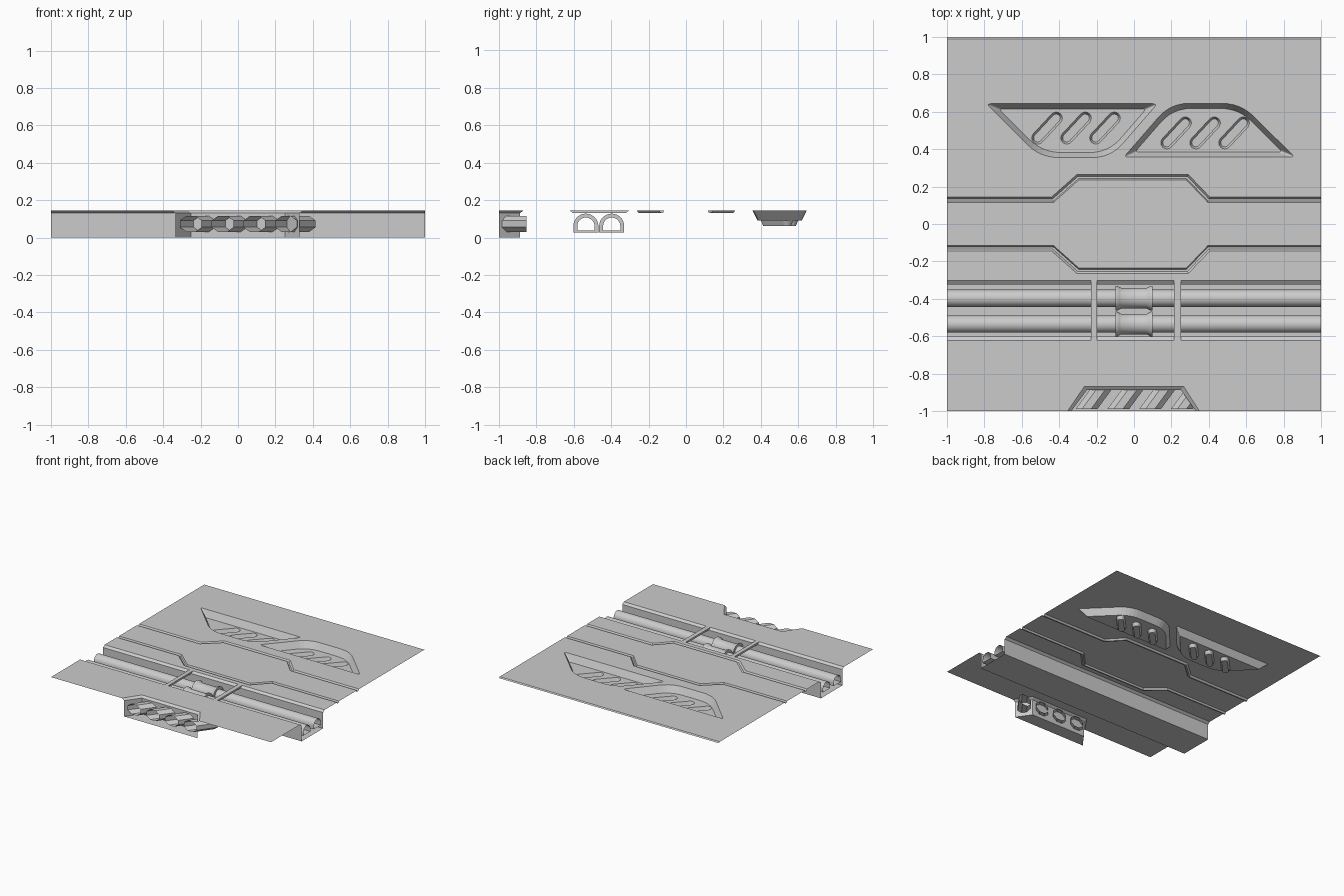
import bpy, bmesh, math
from mathutils import Vector

if "Cube" in bpy.data.objects:
    bpy.data.objects.remove(bpy.data.objects["Cube"])

TOP = 0.145


def finish(name, bm, smooth=False):
    bmesh.ops.recalc_face_normals(bm, faces=bm.faces)
    if sum(f.normal.z * f.calc_area() for f in bm.faces) < -1e-4:
        bmesh.ops.reverse_faces(bm, faces=bm.faces)
    me = bpy.data.meshes.new(name)
    bm.to_mesh(me)
    bm.free()
    ob = bpy.data.objects.new(name, me)
    bpy.context.collection.objects.link(ob)
    if smooth:
        bpy.ops.object.select_all(action='DESELECT')
        ob.select_set(True)
        bpy.context.view_layer.objects.active = ob
        bpy.ops.object.shade_smooth_by_angle(angle=math.radians(35))
    return ob


def loft(name, rows, closed=False, cap=False, ring=False, smooth=False):
    """Skin a series of equal-length 3D point rows."""
    bm = bmesh.new()
    vs = [[bm.verts.new(p) for p in r] for r in rows]
    n = len(rows[0])
    pairs = list(zip(vs, vs[1:])) + ([(vs[-1], vs[0])] if ring else [])
    for a, b in pairs:
        for i in range(n if closed else n - 1):
            j = (i + 1) % n
            bm.faces.new((a[i], a[j], b[j], b[i]))
    if cap:
        bm.faces.new(vs[-1])
    return finish(name, bm, smooth)


def fill(name, loops, z):
    """Flat panel; loops after the first are holes."""
    bm = bmesh.new()
    for lp in loops:
        vs = [bm.verts.new((x, y, z)) for x, y in lp]
        for i in range(len(vs)):
            bm.edges.new((vs[i - 1], vs[i]))
    bmesh.ops.triangle_fill(bm, use_beauty=True, use_dissolve=False, edges=bm.edges[:])
    return finish(name, bm)


def at(loop, z):
    return [(x, y, z) for x, y in loop]


def inset_round(pts, cuts, d, n=6):
    """Inset a counter-clockwise outline by d and round its corners."""
    pts = [Vector(p) for p in pts]
    m, ins, out = len(pts), [], []
    for i, p in enumerate(pts):
        a, b = (p - pts[i - 1]).normalized(), (pts[(i + 1) % m] - p).normalized()
        na, nb = Vector((-a.y, a.x)), Vector((-b.y, b.x))
        ins.append(p + (na + nb) * d / (1 + na.dot(nb)))
    for i, p in enumerate(ins):
        a = p + (ins[i - 1] - p).normalized() * cuts[i]
        b = p + (ins[(i + 1) % m] - p).normalized() * cuts[i]
        for k in range(n + 1):
            t = k / n
            out.append(tuple(a * (1 - t) ** 2 + p * 2 * t * (1 - t) + b * t * t))
    return out


def slot(cx, cy, r, half=0.072, ang=math.radians(47), n=8):
    out = []
    for side in (0, 1):
        ex = cx + half * math.cos(ang + side * math.pi)
        ey = cy + half * math.sin(ang + side * math.pi)
        for k in range(n + 1):
            t = ang + side * math.pi - math.pi / 2 + math.pi * k / n
            out.append((ex + r * math.cos(t), ey + r * math.sin(t)))
    return out


# Twin recessed vents with slanted slots; the second is the first turned half round
TRAP = [(-0.79, 0.643), (-0.50, 0.355), (-0.125, 0.355), (0.125, 0.643)]
CUTS = [0.025, 0.1, 0.1, 0.025]
vent_holes = []
for side, turn in (("left", lambda l: l), ("right", lambda l: [(0.07 - x, 1.0 - y) for x, y in l])):
    rim = turn(inset_round(TRAP, CUTS, 0))
    base = turn(inset_round(TRAP, CUTS, 0.027))
    vent_holes.append(rim)
    loft(side + "_vent_wall", [at(rim, TOP), at(base, 0.09)], closed=True)
    slots = []
    for cx in (-0.465, -0.31, -0.155):
        hole, low = turn(slot(cx, 0.513, 0.033)), turn(slot(cx, 0.513, 0.022))
        slots.append(hole)
        loft(side + "_vent_slot", [at(hole, 0.09), at(low, 0.063)], closed=True, cap=True)
    fill(side + "_vent_floor", [base] + slots, 0.09)


# Mirrored panel grooves
def groove(off, s):
    c = off * 0.41
    p = [(-1, .13), (-.435 - c, .13), (-.30 - c, .25), (.285 + c, .25), (.40 + c, .13), (1, .13)]
    return [(x, s * (y + off)) for x, y in p]


G = 0.014
for s, nm in ((1, "back"), (-1, "front")):
    loft(nm + "_groove", [at(groove(G, s), TOP), at(groove(.003, s), .132),
                          at(groove(-.008, s), .132), at(groove(-G, s), TOP)])

# Flat deck panels between the features
CH0, CH1 = -0.622, -0.303
notch_rim = [(-.355, -1), (-.265, -.868), (.265, -.868), (.35, -1)]
notch_in = [(-.335, -1), (-.252, -.888), (.252, -.888), (.33, -1)]
fill("back_panel", [groove(G, 1) + [(1, .99), (-1, .99)]] + vent_holes, TOP)
fill("middle_panel", [groove(-G, 1) + groove(-G, -1)[::-1]], TOP)
fill("inner_panel", [groove(G, -1) + [(1, CH1), (-1, CH1)]], TOP)
fill("front_panel", [[(-1, CH0), (-1, -1)] + notch_rim + [(1, -1), (1, CH0)]], TOP)
loft("back_lip", [[(-1, .99, TOP), (1, .99, TOP)], [(-1, 1, .137), (1, 1, .137)]])

# Pipe channel, open at both ends
prof = [(CH0, TOP), (CH0 + .02, .13), (CH0 + .02, 0), (CH1 - .02, 0), (CH1 - .02, .13), (CH1, TOP)]
loft("pipe_channel", [[(x, y, z) for y, z in prof] for x in (-1, 1)])

# Cross ribs over the channel
bar = [prof[0], prof[1], prof[4], prof[5]]
for x0, x1 in ((-.23, -.197), (.214, .25)):
    rows = [[(x, y, z) for y, z in bar] for x in (x0, x1)]
    rib = loft("cross_rib", rows, closed=True, cap=True)
    bm = bmesh.new()
    bm.from_mesh(rib.data)
    bmesh.ops.holes_fill(bm, edges=bm.edges[:], sides=0)
    bmesh.ops.recalc_face_normals(bm, faces=bm.faces)
    bm.to_mesh(rib.data)
    bm.free()


# Arched pipes with waisted couplings
def arch(x, cy, r, n=14):
    pts = [(x, cy + r * math.cos(math.pi * k / n), .061 + r * math.sin(math.pi * k / n))
           for k in range(n + 1)]
    zb = .061 - .5 * r
    return pts + [(x, cy - r, zb), (x, cy + r, zb)]


half = [(.10, .046), (.10, .067), (.088, .066), (.078, .060), (.068, .055)]
for cy in (-.535, -.397):
    loft("pipe", [arch(x, cy, .046) for x in (-1, 1)], closed=True, smooth=True)
    steps = [(-x, r) for x, r in half] + half[::-1]
    loft("pipe_coupling", [arch(x, cy, r) for x, r in steps], closed=True, smooth=True)

# Front notch: chamfer, walls and floor
loft("front_notch", [at(notch_rim, TOP), at(notch_in, .13), at(notch_in, 0)], cap=True)

# Four slanted octagonal tubes running through the notch
for i in range(4):
    cx = -.203 + .17 * i
    rows = []
    for y, dx in ((-.988, -.05), (-.852, .05)):
        rows.append([(cx + dx + .063 * math.cos(math.pi / 8 + k * math.pi / 4), y,
                      .073 + .046 * math.sin(math.pi / 8 + k * math.pi / 4)) for k in range(8)])
    loft("slanted_tube", rows, closed=True)
